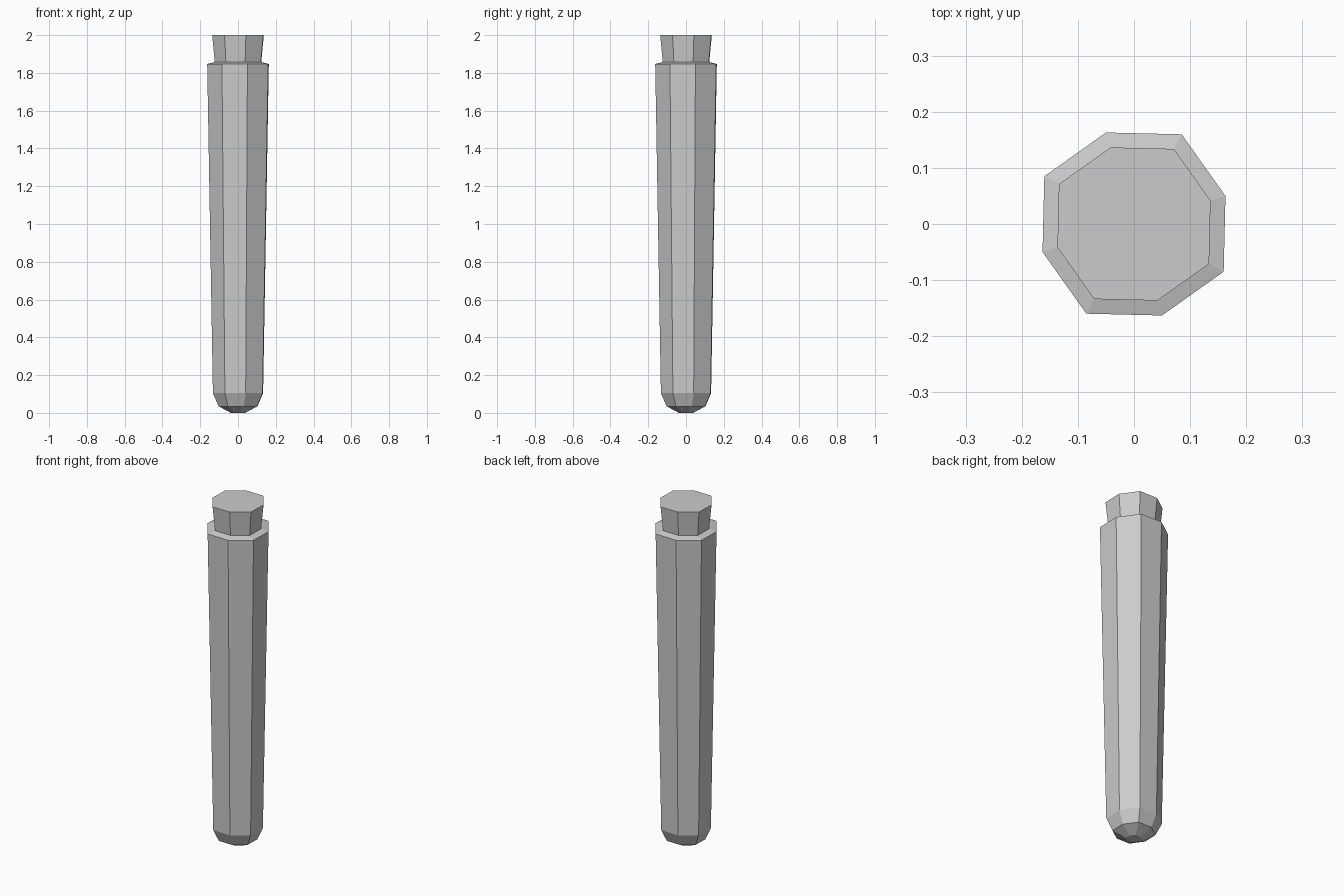
import bpy, bmesh, math

if "Cube" in bpy.data.objects:
    bpy.data.objects.remove(bpy.data.objects["Cube"])


def ring_point(k, scale):
    # slightly uneven octagon: corner radii alternate
    a = math.radians(17 + 45 * k)
    r = (0.181 if k % 2 else 0.1705) * scale
    return r * math.cos(a), r * math.sin(a)


def loft(name, profile):
    # stacked octagonal rings, given as (scale, z), capped at both ends
    bm = bmesh.new()
    rings = [[bm.verts.new((*ring_point(k, s), z)) for k in range(8)] for s, z in profile]
    for lo, hi in zip(rings, rings[1:]):
        for k in range(8):
            n = (k + 1) % 8
            bm.faces.new((lo[k], lo[n], hi[n], hi[k]))
    bm.faces.new(rings[0][::-1])
    bm.faces.new(rings[-1])
    bmesh.ops.recalc_face_normals(bm, faces=bm.faces)
    mesh = bpy.data.meshes.new(name)
    bm.to_mesh(mesh)
    bm.free()
    obj = bpy.data.objects.new(name, mesh)
    bpy.context.collection.objects.link(obj)
    return obj


# rounded tip, tapered shaft, shallow shoulder and flared neck in one shell
loft("tapered_handle", [
    (0.23, 0.0), (0.63, 0.035), (0.815, 0.105),
    (1.0, 1.847), (0.755, 1.857), (0.837, 2.0),
])
